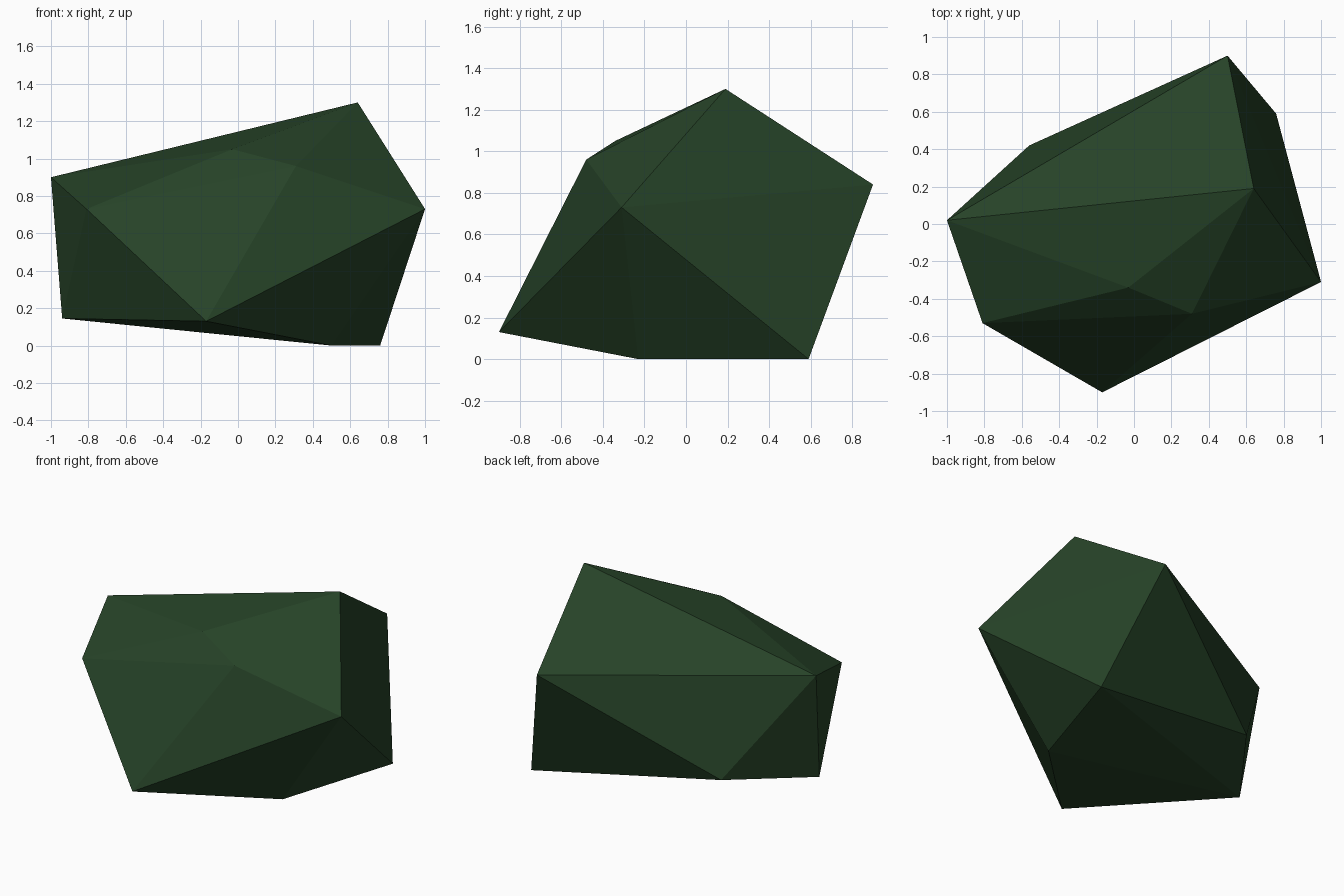
import bpy, bmesh

if "Cube" in bpy.data.objects:
    bpy.data.objects.remove(bpy.data.objects["Cube"])

# Corners of the faceted boulder
corners = [
    (0.64, 0.19, 1.30), (-1.0, 0.02, 0.90), (0.50, 0.90, 0.84),   # peak, left tip, back
    (1.0, -0.31, 0.73), (-0.81, -0.53, 0.73),                     # right tip, front left
    (0.31, -0.48, 0.96), (-0.03, -0.34, 1.05),                    # front shoulders
    (-0.17, -0.90, 0.13), (-0.94, -0.10, 0.145),                  # low front, low left
    (-0.56, 0.42, 0.22), (0.76, 0.59, 0.0), (0.50, -0.23, 0.0),   # low back, base
]

green = bpy.data.materials.new("dark_moss_green")
green.diffuse_color = (0.0194, 0.056, 0.0208, 1)
green.use_nodes = True
green.node_tree.nodes["Principled BSDF"].inputs["Base Color"].default_value = green.diffuse_color

# Boulder: convex shell over the corners, flat shaded
bm = bmesh.new()
for c in corners:
    bm.verts.new(c)
bmesh.ops.convex_hull(bm, input=bm.verts[:])
bmesh.ops.recalc_face_normals(bm, faces=bm.faces[:])
mesh = bpy.data.meshes.new("boulder")
bm.to_mesh(mesh)
bm.free()
mesh.materials.append(green)
boulder = bpy.data.objects.new("boulder", mesh)
bpy.context.collection.objects.link(boulder)
